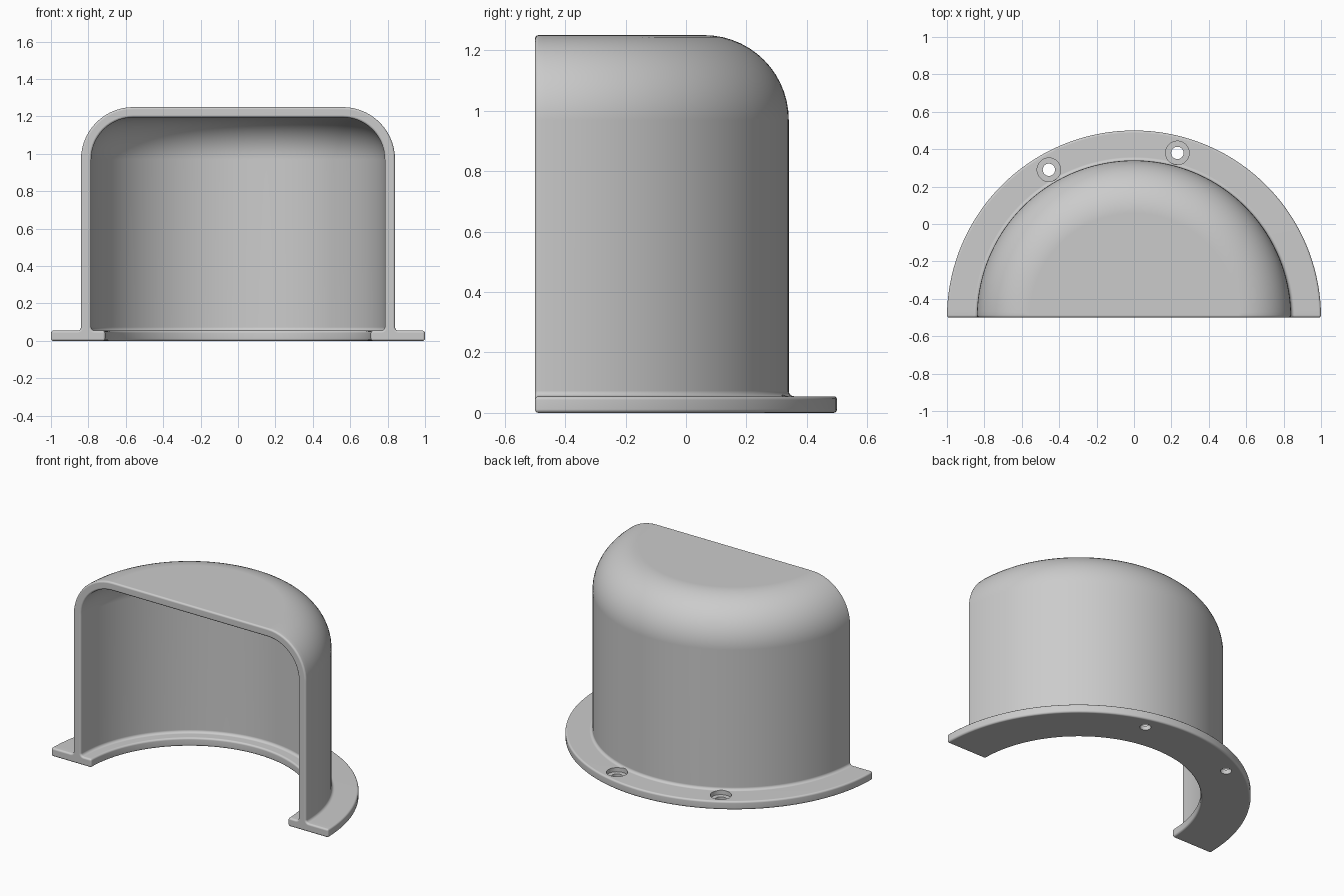
import bpy, bmesh
from math import sin, cos, pi, radians

if "Cube" in bpy.data.objects:
    bpy.data.objects.remove(bpy.data.objects["Cube"])

AXIS_Y = -0.5                     # revolve axis lies in the open front plane
R_OUT, R_IN = 0.84, 0.785         # hood wall
LIP, RIM, FLANGE_H = 0.71, 1.0, 0.055
TOP, ROUND, FILLET = 1.25, 0.28, 0.018
WALL = R_OUT - R_IN
STEPS = 72

grey = bpy.data.materials.new("plain grey")
grey.use_nodes = True
grey.diffuse_color = (0.6, 0.6, 0.6, 1)
grey.node_tree.nodes["Principled BSDF"].inputs["Base Color"].default_value = (0.6, 0.6, 0.6, 1)


def arc(cx, cz, r, start, end, n):
    angles = [radians(start + (end - start) * i / n) for i in range(n + 1)]
    return [(cx + r * cos(a), cz + r * sin(a)) for a in angles]


def activate(ob):
    bpy.ops.object.select_all(action='DESELECT')
    ob.select_set(True)
    bpy.context.view_layer.objects.active = ob


# Wall and flange section, from inner ceiling edge round to outer roof edge
cx, cz, base = R_OUT - ROUND, TOP - ROUND, FLANGE_H + FILLET
profile = (arc(cx, cz, ROUND - WALL, 90, 0, 14)
           + arc(R_IN - FILLET, base, FILLET, 0, -90, 4)
           + [(LIP, FLANGE_H), (LIP, 0), (RIM, 0), (RIM, FLANGE_H)]
           + arc(R_OUT + FILLET, base, FILLET, 270, 180, 4)
           + arc(cx, cz, ROUND, 0, 90, 14))

# Half-turn of the section, closed with roof, ceiling and front faces
bm = bmesh.new()
rings = []
for i in range(STEPS + 1):
    a = pi * i / STEPS
    rings.append([bm.verts.new((r * cos(a), AXIS_Y + r * sin(a), z)) for r, z in profile])
for p, q in zip(rings, rings[1:]):
    for k in range(len(profile) - 1):
        bm.faces.new((p[k], p[k + 1], q[k + 1], q[k]))
bm.faces.new([ring[-1] for ring in rings])
bm.faces.new([ring[0] for ring in rings])
bm.faces.new(rings[0] + rings[-1][::-1])
bmesh.ops.recalc_face_normals(bm, faces=bm.faces)
mesh = bpy.data.meshes.new("flanged_hood")
bm.to_mesh(mesh)
bm.free()
mesh.materials.append(grey)
hood = bpy.data.objects.new("flanged_hood", mesh)
bpy.context.collection.objects.link(hood)

# Softened edges
activate(hood)
bevel = hood.modifiers.new("soft_edges", 'BEVEL')
bevel.width = 0.012
bevel.segments = 3
bevel.limit_method = 'ANGLE'
bevel.angle_limit = radians(50)
bevel.use_clamp_overlap = False
bpy.ops.object.modifier_apply(modifier=bevel.name)


# Counterbored screw holes in the flange
def drill(x, y, radius, z0, z1):
    bpy.ops.mesh.primitive_cylinder_add(vertices=40, radius=radius, depth=z1 - z0,
                                        location=(x, y, (z0 + z1) / 2))
    cutter = bpy.context.object
    cutter.name = "hole_cutter"
    cutter.hide_render = True
    cutter.data.materials.append(grey)
    activate(hood)
    cut = hood.modifiers.new("hole", 'BOOLEAN')
    cut.operation = 'DIFFERENCE'
    cut.solver = 'EXACT'
    cut.object = cutter
    bpy.ops.object.modifier_apply(modifier=cut.name)
    bpy.data.objects.remove(cutter)


for x, y in ((-0.455, 0.29), (0.232, 0.38)):
    drill(x, y, 0.063, 0.028, 0.12)
    drill(x, y, 0.033, -0.05, 0.1)

# Smooth shading with crisp hole edges
activate(hood)
bpy.ops.object.shade_smooth_by_angle(angle=radians(40))
weighted = hood.modifiers.new("even_shading", 'WEIGHTED_NORMAL')
weighted.keep_sharp = True
